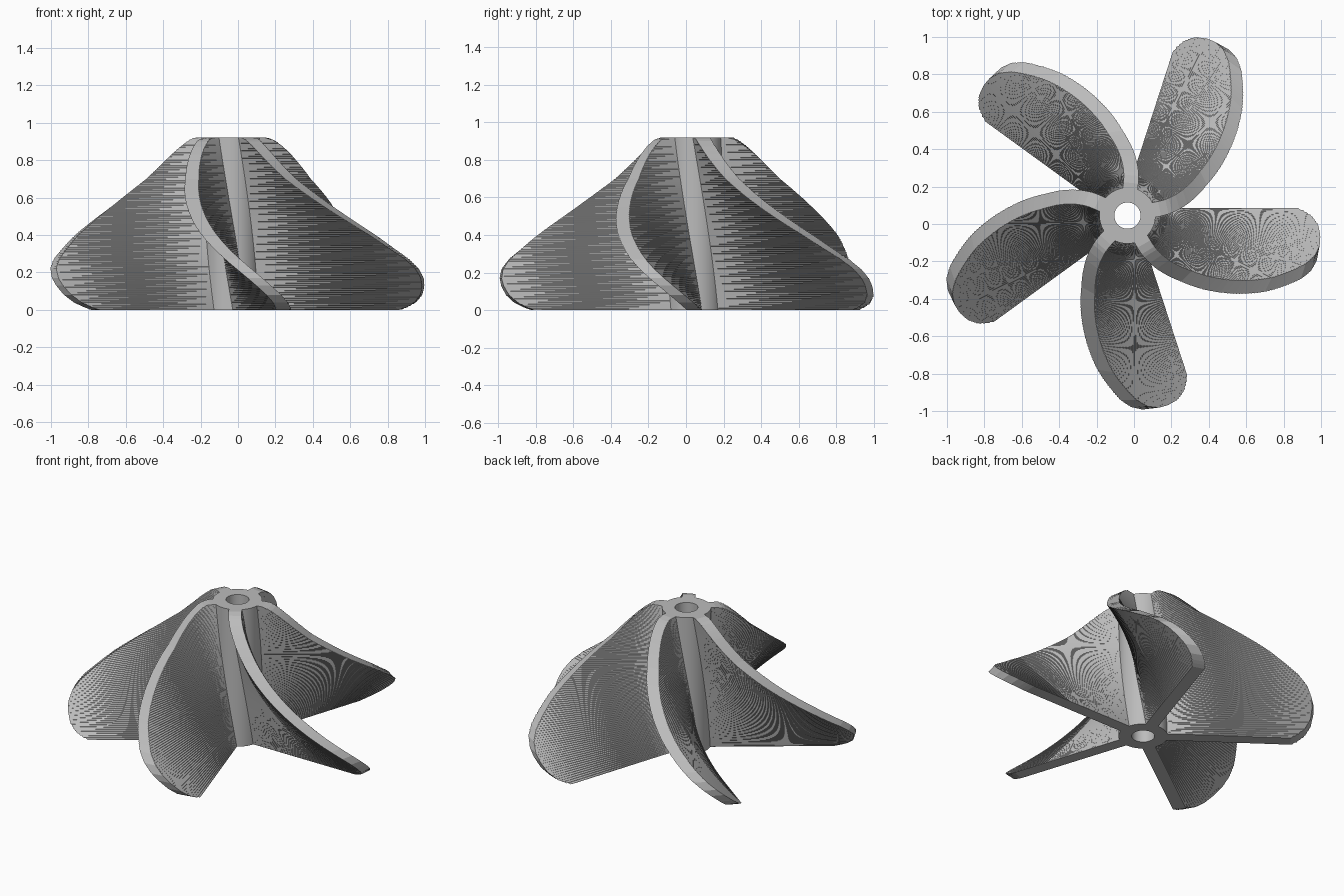
import bpy
import bmesh
import math
from mathutils import Vector

cube = bpy.data.objects.get("Cube")
if cube:
    bpy.data.objects.remove(cube, do_unlink=True)

AXIS = Vector((-0.035, 0.045, 0))
HEIGHT = 0.92
TWIST = math.radians(-60)
BLADES = 5
LAYERS = 92
HALF = 0.04                 # half blade thickness
HUB_R, BORE_R = 0.15, 0.07
ROOT = 0.142                # blade root, just inside the hub wall
REACH = 1.06                # blade length before trimming

# Trimming outline: height, radius
OUTLINE = [(0, 0.90), (0.015, 0.94), (0.04, 0.985), (0.08, 1.02), (0.13, 1.037),
           (0.17, 1.04), (0.22, 1.025), (0.27, 0.987), (0.4, 0.84), (0.5, 0.71),
           (0.55, 0.645), (0.7, 0.455), (0.83, 0.325), (0.87, 0.28),
           (0.9, 0.24), (0.915, 0.21), (0.92, 0.18)]

grey = bpy.data.materials.new("grey")
grey.use_nodes = True
colour = (0.5, 0.5, 0.5, 1)
grey.diffuse_color = colour
grey.node_tree.nodes["Principled BSDF"].inputs["Base Color"].default_value = colour


def radius_at(z):
    for (z0, r0), (z1, r1) in zip(OUTLINE, OUTLINE[1:]):
        if z <= z1:
            return r0 + (r1 - r0) * (z - z0) / (z1 - z0)
    return OUTLINE[-1][1]


def section_point(x, side, z, turn):
    a = turn + TWIST * z / HEIGHT
    y = side * HALF
    return AXIS + Vector((x * math.cos(a) - y * math.sin(a),
                          x * math.sin(a) + y * math.cos(a), z))


def rim_x(z):
    return math.sqrt(radius_at(z) ** 2 - HALF ** 2)


def finish(bm, name):
    bmesh.ops.recalc_face_normals(bm, faces=bm.faces[:])
    mesh = bpy.data.meshes.new(name)
    bm.to_mesh(mesh)
    bm.free()
    mesh.materials.append(grey)
    obj = bpy.data.objects.new(name, mesh)
    bpy.context.collection.objects.link(obj)
    return obj


def build_blade(name, turn):
    bm = bmesh.new()
    dz = HEIGHT / LAYERS
    root, rim, mid = {}, {}, {}
    for side in (1, -1):
        for i in range(LAYERS + 1):
            z = min(i * dz, HEIGHT)
            root[side, i] = bm.verts.new(section_point(ROOT, side, z, turn))
            rim[side, i] = bm.verts.new(section_point(rim_x(z), side, z, turn))
        # Where each layer's diagonal crosses the trimmed rim
        for i in range(LAYERS):
            x = rim_x((i + 0.5) * dz)
            t = (x - ROOT) / (REACH - ROOT)
            ends = [section_point(ROOT, side, (i + (side > 0)) * dz, turn),
                    section_point(REACH, side, (i + (side < 0)) * dz, turn)]
            mid[side, i] = bm.verts.new(ends[0].lerp(ends[1], t))
        # Twisted faces, split along the diagonal
        for i in range(LAYERS):
            a, b = root[side, i], root[side, i + 1]
            c, d, m = rim[side, i], rim[side, i + 1], mid[side, i]
            if side > 0:
                bm.faces.new((a, c, m, b))
                bm.faces.new((b, m, d))
            else:
                bm.faces.new((a, c, m))
                bm.faces.new((a, m, d, b))
    # Rim and root walls
    for i in range(LAYERS):
        bm.faces.new((rim[1, i], mid[1, i], rim[1, i + 1],
                      rim[-1, i + 1], mid[-1, i], rim[-1, i]))
        bm.faces.new((root[1, i], root[1, i + 1], root[-1, i + 1], root[-1, i]))
    # Bottom and top ends
    for i in (0, LAYERS):
        bm.faces.new((root[1, i], rim[1, i], rim[-1, i], root[-1, i]))
    return finish(bm, name)


def build_hub():
    bm = bmesh.new()
    segments = 80
    corners = ((BORE_R, 0), (HUB_R, 0), (HUB_R, HEIGHT), (BORE_R, HEIGHT))
    rings = []
    for k in range(segments):
        a = math.tau * k / segments
        rings.append([bm.verts.new(AXIS + Vector((r * math.cos(a), r * math.sin(a), z)))
                      for r, z in corners])
    for k in range(segments):
        p, q = rings[k], rings[(k + 1) % segments]
        for j in range(4):
            n = (j + 1) % 4
            bm.faces.new((p[j], q[j], q[n], p[n]))
    return finish(bm, "hub")


for n in range(BLADES):
    build_blade("blade_%d" % (n + 1), math.tau * n / BLADES)

hub = build_hub()
bpy.ops.object.select_all(action='DESELECT')
hub.select_set(True)
bpy.context.view_layer.objects.active = hub
bpy.ops.object.shade_smooth_by_angle(angle=math.radians(30))
